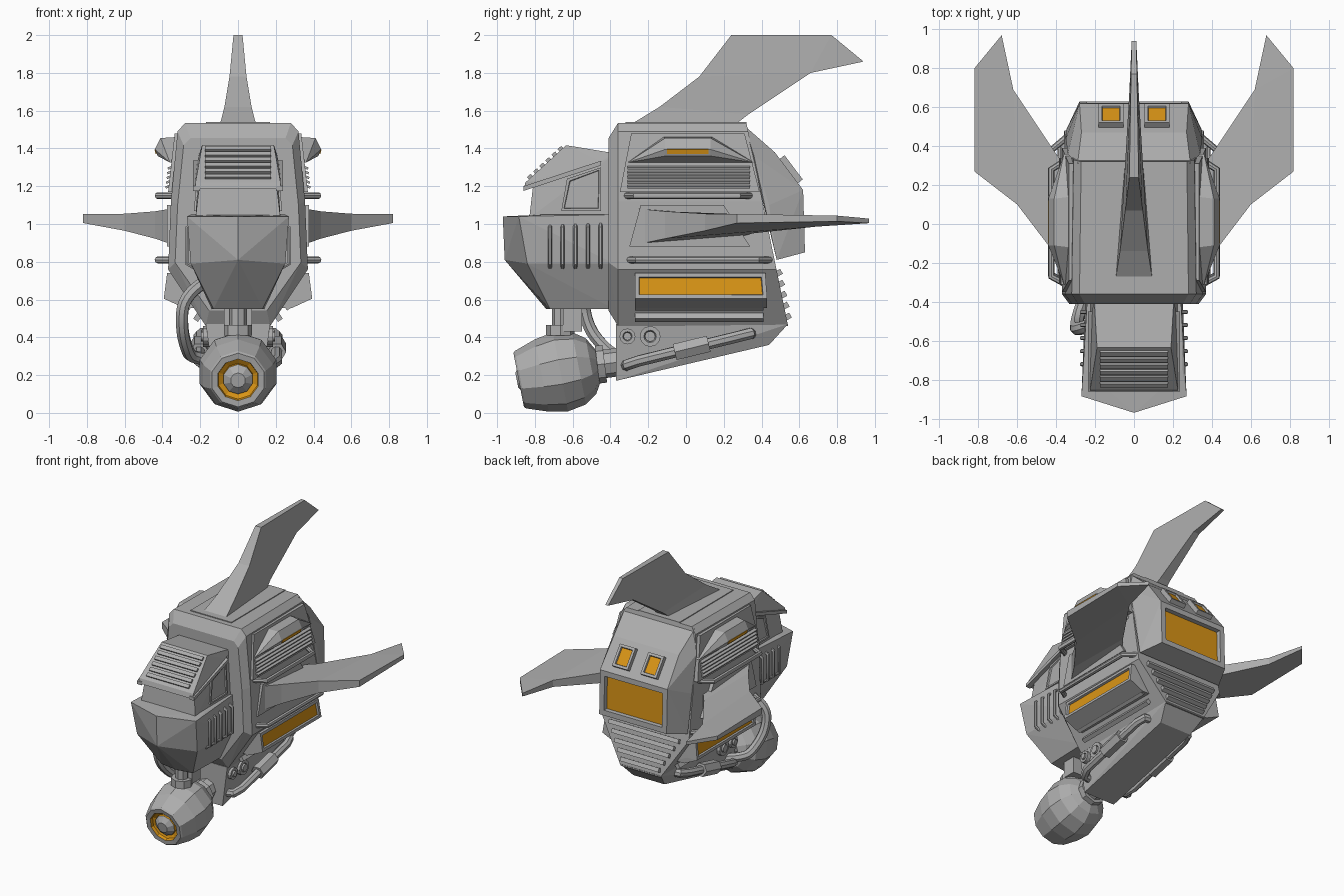
import bpy, bmesh, math
from mathutils import Vector, Matrix

if "Cube" in bpy.data.objects:
    bpy.data.objects.remove(bpy.data.objects["Cube"])

def mat(name, col):
    m = bpy.data.materials.new(name)
    m.diffuse_color = (*col, 1)
    m.use_nodes = True
    m.node_tree.nodes["Principled BSDF"].inputs["Base Color"].default_value = m.diffuse_color
    return m

GREY = mat("hull grey", (0.42, 0.42, 0.42))
ORANGE = mat("glow orange", (0.70, 0.30, 0.008))

def finish(name, bm, mirror=False):
    bmesh.ops.recalc_face_normals(bm, faces=bm.faces)
    me = bpy.data.meshes.new(name)
    bm.to_mesh(me)
    bm.free()
    me.materials.append(GREY)
    me.materials.append(ORANGE)
    ob = bpy.data.objects.new(name, me)
    bpy.context.collection.objects.link(ob)
    if mirror:
        ob.modifiers.new("Mirror", 'MIRROR').use_mirror_merge = False
    return ob

def sym(pts):
    return [(s * x, y, z) for x, y, z in pts for s in (1, -1)]

def hull(name, pts, mirror=False, recess=None):
    """Convex solid; recess = (direction, rim, depth, material) sinks one face."""
    bm = bmesh.new()
    for p in {tuple(p) for p in pts}:
        bm.verts.new(p)
    r = bmesh.ops.convex_hull(bm, input=bm.verts)
    loose = [v for v in bm.verts if not v.link_faces]
    bmesh.ops.delete(bm, geom=loose, context='VERTS')
    bmesh.ops.dissolve_limit(bm, angle_limit=0.03, verts=bm.verts, edges=bm.edges)
    bmesh.ops.recalc_face_normals(bm, faces=bm.faces)
    if recess:
        d, rim, depth, mi = recess
        d = Vector(d).normalized()
        f = max(bm.faces, key=lambda f: f.normal.dot(d))
        bmesh.ops.inset_individual(bm, faces=[f], thickness=rim)
        bmesh.ops.inset_individual(bm, faces=[f], thickness=0.004, depth=-depth)
        f.material_index = mi
    return finish(name, bm, mirror)

def box(name, c, size, rot=(0, 0, 0), mirror=False, recess=None):
    R = Matrix.Rotation(rot[2], 3, 'Z') @ Matrix.Rotation(rot[1], 3, 'Y') @ Matrix.Rotation(rot[0], 3, 'X')
    pts = [Vector(c) + R @ Vector((i * size[0] / 2, j * size[1] / 2, k * size[2] / 2))
           for i in (1, -1) for j in (1, -1) for k in (1, -1)]
    return hull(name, pts, mirror, recess)

def slab(name, outline, dx, mirror=True, recess=None):
    """Plate from (x, y, z) outline thickened inward by dx."""
    return hull(name, outline + [(x - dx, y, z) for x, y, z in outline], mirror, recess)

def pipe(name, pts, r, kind='POLY', res=2):
    cu = bpy.data.curves.new(name, 'CURVE')
    cu.dimensions = '3D'
    cu.bevel_depth, cu.bevel_resolution, cu.use_fill_caps = r, res, True
    sp = cu.splines.new(kind)
    sp.points.add(len(pts) - 1)
    for p, q in zip(sp.points, pts):
        p.co = (*q, 1)
    if kind == 'NURBS':
        sp.use_endpoint_u, sp.order_u, sp.resolution_u = True, 3, 6
    cu.materials.append(GREY)
    ob = bpy.data.objects.new(name, cu)
    bpy.context.collection.objects.link(ob)
    bpy.ops.object.select_all(action='DESELECT')
    ob.select_set(True)
    bpy.context.view_layer.objects.active = ob
    bpy.ops.object.convert(target='MESH')
    bpy.ops.object.shade_smooth_by_angle(angle=math.radians(40))

def pipes(name, pts, r, **k):
    for s, side in ((1, "right"), (-1, "left")):
        pipe(name + "_" + side, [(s * x, y, z) for x, y, z in pts], r, **k)

def lathe(name, prof, n, M, orange=()):
    bm = bmesh.new()
    rings = [[bm.verts.new(M @ Vector((r * math.sin(2 * math.pi * i / n), r * math.cos(2 * math.pi * i / n), d)))
              for i in range(n)] for r, d in prof]
    for k in range(len(rings) - 1):
        for i in range(n):
            j = (i + 1) % n
            f = bm.faces.new((rings[k][i], rings[k][j], rings[k + 1][j], rings[k + 1][i]))
            f.material_index = int(k in orange)
    bm.faces.new(rings[0])
    bm.faces.new(rings[-1])
    return finish(name, bm)

# main body: octagonal section, chamfered front, raked back
sec = [(0.28, 1.535), (0.32, 1.49), (0.355, 1.12), (0.37, 0.76), (0.17, 0.46)]
back = lambda z: 0.32 + (1.535 - z) * 0.205
hull("main_body", sym([(x * 0.9, -0.41, 1 + (z - 1) * 0.85) for x, z in sec]
                      + [(x, -0.36, z) for x, z in sec]
                      + [(x * 0.97, back(z), z) for x, z in sec]))
box("roof_panel", (0, 0, 1.53), (0.34, 0.64, 0.022))

# rear block with recessed engine window and two small windows
hull("rear_block", sym([(0.29, 0.31, 1.52), (0.27, 0.47, 1.38), (0.28, 0.62, 1.18), (0.28, 0.63, 0.85),
                        (0.34, 0.36, 1.36), (0.35, 0.44, 1.1), (0.35, 0.48, 0.81)]),
     recess=((0, 1, 0.03), 0.055, 0.03, 1))
a = math.radians(37)
box("rear_window", (0.118, 0.55, 1.285), (0.13, 0.05, 0.16), (a, 0, 0), True,
    ((0, math.cos(a), math.sin(a)), 0.026, 0.012, 1))
for i in range(5):
    z = 0.74 - i * 0.058
    box("rear_louver", (0, back(z) + 0.005, z), (0.58 - i * 0.065, 0.04, 0.03), (0.5, 0, 0))

# belly keel with round ports
hull("belly_keel", sym([(0.13, -0.37, 0.17), (0.13, 0.44, 0.36), (0.17, 0.54, 0.47), (0.17, -0.37, 0.47)]))
for y, r in ((-0.31, 0.042), (-0.19, 0.055)):
    for s in (1, -1):
        M = Matrix.Translation((s * 0.15, y, 0.405)) @ Matrix.Rotation(s * math.pi / 2, 4, 'Y')
        lathe("keel_port", [(r, -0.03), (r, 0.035), (r * 0.6, 0.035), (r * 0.5, 0.025), (r * 0.5, 0.045)], 12, M)

# upper side panel, louvers and scoop
slab("upper_side_panel", [(0.335, -0.29, 1.48), (0.335, 0.31, 1.48), (0.37, 0.39, 1.17), (0.37, -0.35, 1.17)], 0.04)
for i in range(5):
    box("side_louver", (0.367 - i * 0.003, 0.015, 1.2 + i * 0.025), (0.035, 0.65, 0.012), (0, 0.4, 0), True)
hull("side_scoop", [(0.33, -0.31, 1.325), (0.33, 0.36, 1.325), (0.36, -0.31, 1.325), (0.36, 0.36, 1.325),
                    (0.33, -0.12, 1.46), (0.33, 0.14, 1.46), (0.41, -0.11, 1.455), (0.41, 0.13, 1.455),
                    (0.44, -0.11, 1.395), (0.44, 0.13, 1.395), (0.425, -0.11, 1.36), (0.425, 0.13, 1.36)], True)
box("scoop_light", (0.432, 0.01, 1.385), (0.015, 0.22, 0.025), (0, 0.25, 0), True).data.polygons.foreach_set(
    "material_index", [1] * 6)

# side rails
pipes("upper_rail", [(0.33, -0.32, 1.15), (0.425, -0.27, 1.15), (0.425, 0.28, 1.15), (0.33, 0.34, 1.15)], 0.018)
pipes("lower_rail", [(0.34, -0.31, 0.81), (0.425, -0.26, 0.81), (0.425, 0.38, 0.81), (0.34, 0.45, 0.81)], 0.018)

# lower side light box and slats on the under chamfer
slab("side_light_box", [(0.375, -0.27, 0.74), (0.375, 0.42, 0.74), (0.393, 0.43, 0.605), (0.393, -0.27, 0.605),
                        (0.285, -0.27, 0.555), (0.285, 0.43, 0.555)], 0.08, recess=((1, 0, 0.12), 0.03, 0.015, 1))
for x, z in ((0.262, 0.565), (0.215, 0.505)):
    box("under_slat", (x, 0.07, z), (0.035, 0.68, 0.03), (0, 0.97, 0), True)

# wings and tail fin share one outline: (radius, y, half thickness)
OUT = [(0.33, -0.32, 0.10), (0.44, -0.14, 0.072), (0.6, 0.07, 0.045), (0.82, 0.24, 0.024), (0.82, 0.77, 0.015),
       (0.68, 0.94, 0.012), (0.62, 0.66, 0.025), (0.4, 0.33, 0.04), (0.33, 0.24, 0.055)]
def fin(name, place, mirror):
    bm = bmesh.new()
    A = [bm.verts.new(place(r, y, t)) for r, y, t in OUT]
    B = [bm.verts.new(place(r, y, -t)) for r, y, t in OUT]
    for V in (A, B):
        for q in ((0, 1, 7, 8), (1, 2, 6, 7), (2, 3, 4, 6), (4, 5, 6)):
            bm.faces.new([V[i] for i in q])
    for i in range(len(OUT)):
        j = (i + 1) % len(OUT)
        bm.faces.new((A[i], A[j], B[j], B[i]))
    finish(name, bm, mirror)
fin("tail_fin", lambda r, y, t: (t, y, r + 1.18), False)
fin("side_wing", lambda r, y, t: (r, y + 0.03, 0.985 + 0.09 * (r - 0.33) + t), True)
slab("wing_fairing", [(0.375, -0.3, 0.88), (0.375, 0.34, 0.88), (0.375, 0.2, 1.1), (0.375, -0.24, 1.1)], 0.04)

# nose
hull("nose", sym([(0, -0.97, 1.04), (0.27, -0.885, 1.04), (0, -0.96, 0.81), (0.25, -0.84, 0.79), (0, -0.74, 0.55),
                  (0.13, -0.72, 0.55), (0.14, -0.38, 0.55), (0.25, -0.38, 0.79), (0.24, -0.38, 1.05),
                  (0.25, -0.75, 1.05)]))
for i in range(5):
    y = -0.72 + i * 0.067
    pipes("nose_rib", [(0.235, y, 0.77), (0.27, y, 0.79), (0.27, y, 0.98), (0.235, y, 1.0)], 0.011, res=1)

# cabin, hood, grille and side windows
hull("cabin", sym([(0.225, -0.83, 1.03), (0.225, -0.38, 1.03), (0.205, -0.81, 1.2), (0.19, -0.62, 1.38),
                   (0.205, -0.38, 1.37)]))
hull("hood", sym([(0.225, -0.86, 1.185), (0.225, -0.85, 1.22), (0.19, -0.635, 1.417), (0.205, -0.38, 1.375),
                  (0.215, -0.45, 1.33), (0.225, -0.66, 1.245)]))
h = math.atan2(0.197, 0.215)
for i in range(6):
    t = 0.12 + i * 0.15
    box("grille_slat", (0, -0.85 + 0.215 * t, 1.225 + 0.197 * t), (0.35, 0.026, 0.022), (h, 0, 0))
slab("cabin_side_window", [(0.232, -0.66, 1.07), (0.232, -0.45, 1.07), (0.218, -0.45, 1.3), (0.222, -0.63, 1.24)],
     0.03, recess=((1, 0, 0.05), 0.018, 0.01, 0))
hull("visor_edge", [(x, y, z) for x in (0.2, 0.237) for y, z in
                    ((-0.86, 1.175), (-0.86, 1.2), (-0.45, 1.335), (-0.45, 1.31))], True)

# sensor ball, lens and couplings
M = Matrix.Translation((0, -0.665, 0.217)) @ Matrix.Rotation(math.radians(-79), 4, 'X')
lathe("sensor_ball", [(0.04, -0.235), (0.08, -0.205), (0.082, -0.185), (0.108, -0.2), (0.112, -0.222), (0.145, -0.225),
                      (0.155, -0.215), (0.195, -0.1), (0.213, 0), (0.195, 0.1), (0.15, 0.165), (0.08, 0.205)],
      10, M, orange=(1, 2, 3))
pipe("neck_post", [(0, -0.665, 0.38), (0, -0.665, 0.58)], 0.045)
box("neck_plate", (0, -0.6, 0.5), (0.15, 0.1, 0.14))
pipe("neck_collar", [(0, -0.665, 0.41), (0, -0.665, 0.465)], 0.075)
pipe("rear_coupling", [(0, -0.5, 0.25), (0, -0.35, 0.27)], 0.075)
pipe("rear_coupling_ring", [(0, -0.47, 0.255), (0, -0.43, 0.26)], 0.1)

# left hose and the exhaust tubes
pipe("left_hose", [(-0.18, -0.5, 0.69), (-0.29, -0.55, 0.62), (-0.3, -0.52, 0.45), (-0.27, -0.42, 0.33),
                   (-0.24, -0.34, 0.29), (-0.12, -0.28, 0.28)], 0.034, kind='NURBS')
pipes("exhaust_tube", [(0.1, -0.32, 0.25), (0.18, -0.31, 0.255), (0.205, -0.25, 0.275), (0.205, 0.28, 0.405),
                       (0.19, 0.34, 0.42), (0.1, 0.35, 0.42)], 0.031)
pipes("exhaust_sleeve", [(0.205, -0.06, 0.322), (0.205, 0.12, 0.366)], 0.05, res=1)
